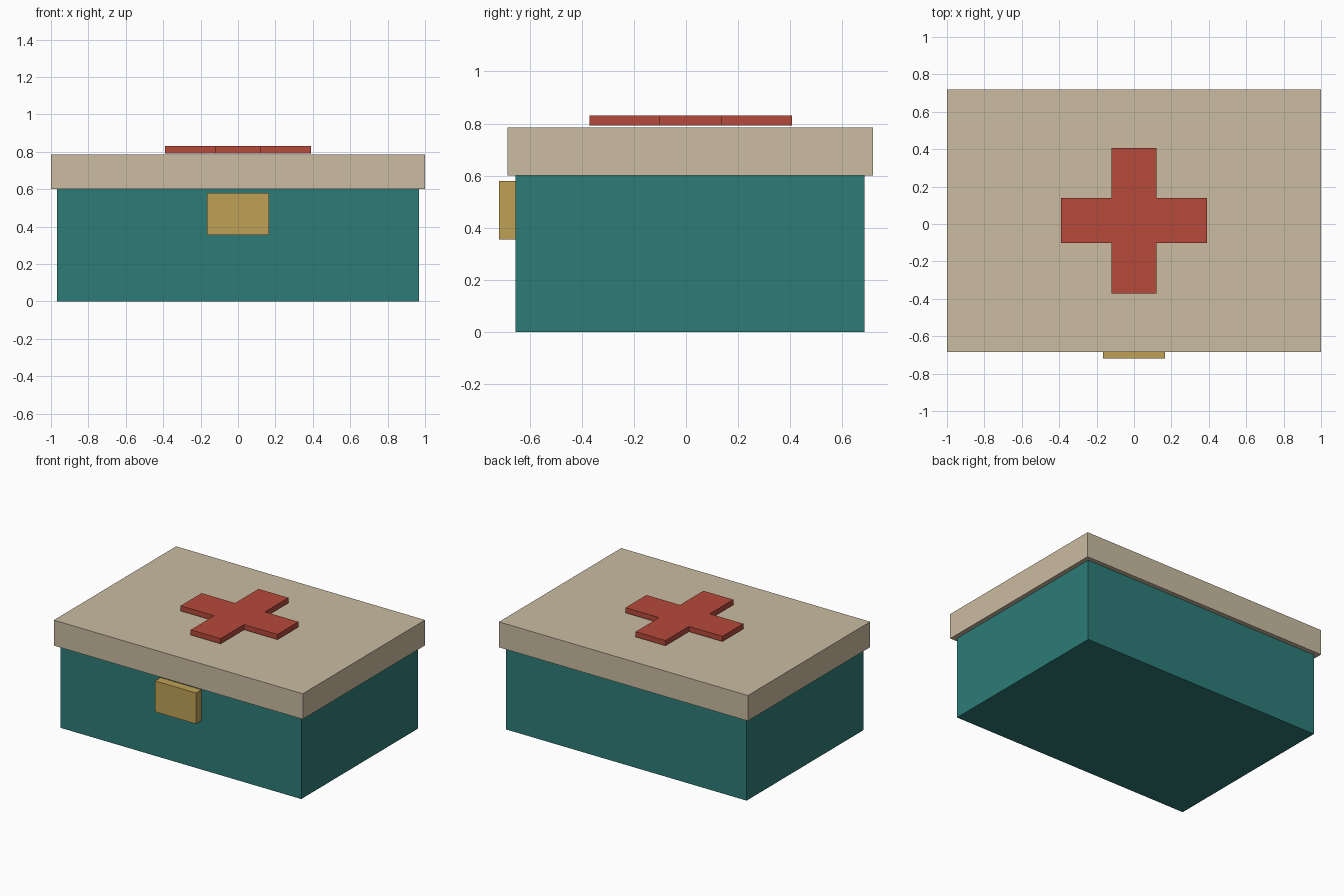
import bpy
import bmesh

cube = bpy.data.objects.get("Cube")
if cube:
    bpy.data.objects.remove(cube, do_unlink=True)


def material(name, rgb):
    mat = bpy.data.materials.new(name)
    mat.use_nodes = True
    color = (*rgb, 1.0)
    mat.diffuse_color = color
    mat.node_tree.nodes["Principled BSDF"].inputs["Base Color"].default_value = color
    return mat


def prism(name, outline, bottom, top, mat):
    """Extrude a flat outline from bottom to top."""
    bm = bmesh.new()
    base = bm.faces.new([bm.verts.new((x, y, bottom)) for x, y in outline])
    ext = bmesh.ops.extrude_face_region(bm, geom=[base], use_keep_orig=True)
    verts = [v for v in ext["geom"] if isinstance(v, bmesh.types.BMVert)]
    bmesh.ops.translate(bm, verts=verts, vec=(0, 0, top - bottom))
    bmesh.ops.recalc_face_normals(bm, faces=bm.faces)
    mesh = bpy.data.meshes.new(name)
    bm.to_mesh(mesh)
    bm.free()
    mesh.materials.append(mat)
    obj = bpy.data.objects.new(name, mesh)
    bpy.context.collection.objects.link(obj)
    return obj


def rectangle(half_width, front, back):
    return [(-half_width, front), (half_width, front),
            (half_width, back), (-half_width, back)]


teal = material("teal", (0.026, 0.202, 0.184))
tan = material("tan", (0.597, 0.502, 0.359))
red = material("red", (0.471, 0.067, 0.043))
gold = material("gold", (0.521, 0.359, 0.093))

# Case and overhanging lid
prism("case_body", rectangle(0.967, -0.655, 0.685), 0, 0.6, teal)
prism("lid", rectangle(1, -0.685, 0.718), 0.6, 0.785, tan)

# Front latch
prism("latch", rectangle(0.165, -0.718, -0.65), 0.355, 0.58, gold)

# Raised cross, one quarter turned around its centre
centre_y, reach, arm = 0.018, 0.389, 0.12
quarter = [(reach, -arm), (reach, arm), (arm, arm)]
outline = []
for turn in range(4):
    outline += [(x, y + centre_y) for x, y in quarter]
    quarter = [(-y, x) for x, y in quarter]
prism("cross", outline, 0.792, 0.83, red)
